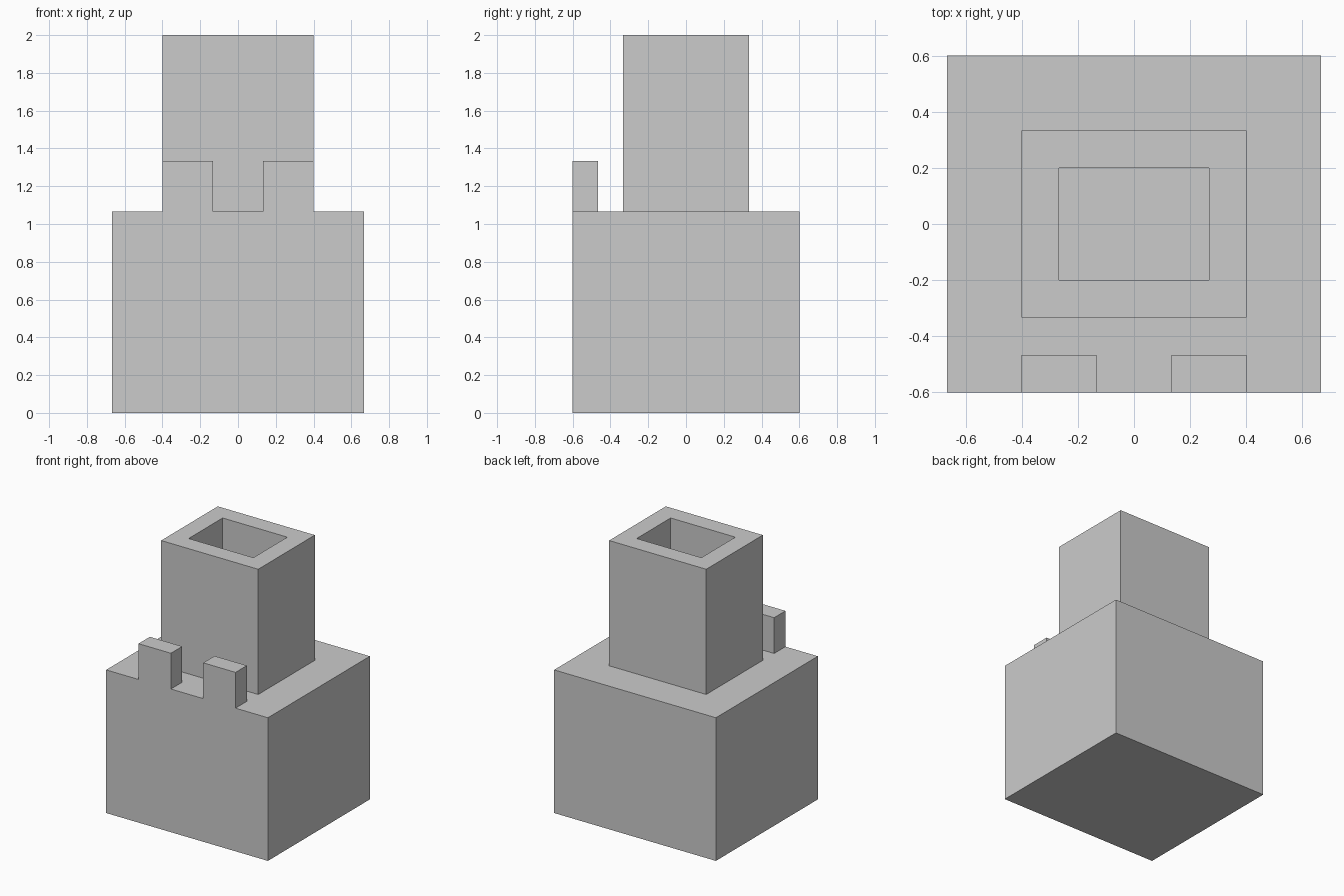
import bpy, bmesh
from mathutils import Vector

if "Cube" in bpy.data.objects:
    bpy.data.objects.remove(bpy.data.objects["Cube"])

U = 1 / 15  # the model sits on a regular grid of this size


def box(name, lo, hi, open_bottom=False, wall=0):
    """Box between two grid corners; wall > 0 hollows it from the top as a tube."""
    lo, hi = Vector(lo) * U, Vector(hi) * U
    bm = bmesh.new()
    bmesh.ops.create_cube(bm, size=1)
    for v in bm.verts:
        v.co = Vector((v.co[i] + 0.5) * (hi[i] - lo[i]) + lo[i] for i in range(3))
    bm.normal_update()
    bottom = min(bm.faces, key=lambda f: f.normal.z)
    top = max(bm.faces, key=lambda f: f.normal.z)
    if wall:
        bmesh.ops.inset_region(bm, faces=[top], thickness=wall * U, use_even_offset=True)
        ext = bmesh.ops.extrude_discrete_faces(bm, faces=[top])
        floor = ext["faces"][0]
        for v in floor.verts:
            v.co.z = lo.z
        bmesh.ops.delete(bm, geom=[floor], context="FACES_ONLY")
    if open_bottom:
        bmesh.ops.delete(bm, geom=[bottom], context="FACES_ONLY")
    bmesh.ops.recalc_face_normals(bm, faces=bm.faces)
    mesh = bpy.data.meshes.new(name)
    bm.to_mesh(mesh)
    bm.free()
    obj = bpy.data.objects.new(name, mesh)
    bpy.context.collection.objects.link(obj)
    return obj


# Solid base block
box("base", (-10, -9, 0), (10, 9, 16))

# Hollow tower, open down to the top of the base
box("tower", (-6, -5, 16), (6, 5, 30), open_bottom=True, wall=2)

# Two raised teeth along the front edge
for side, x in (("left", -6), ("right", 2)):
    box(f"{side}_tooth", (x, -9, 16), (x + 4, -7, 20), open_bottom=True)
